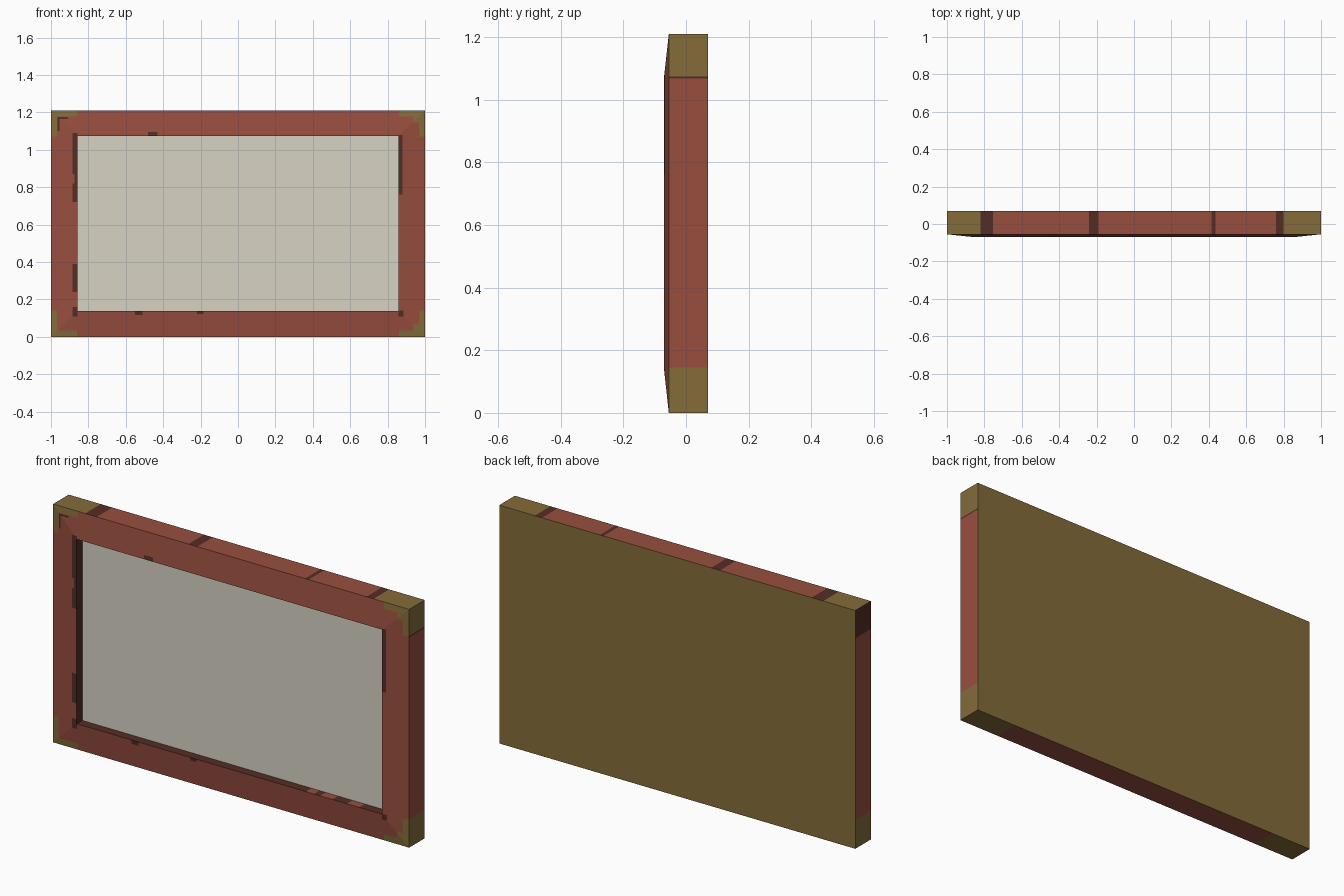
import bpy, bmesh
from mathutils import Vector

if "Cube" in bpy.data.objects:
    bpy.data.objects.remove(bpy.data.objects["Cube"])

H = 1.21                       # overall height
OUT_Y, RIM_Y, BACK_Y, PANEL_Y = -0.055, -0.07, 0.07, -0.025
IX, IZ0, IZ1 = 0.857, 0.138, 1.075   # picture opening


def material(name, rgb):
    lin = [((c / 255 + 0.055) / 1.055) ** 2.4 for c in rgb]
    m = bpy.data.materials.new(name)
    m.diffuse_color = (*lin, 1)
    m.use_nodes = True
    m.node_tree.nodes["Principled BSDF"].inputs["Base Color"].default_value = m.diffuse_color
    return m


RED, DARK, GOLD = 0, 1, 2
wood = [material("red_wood", (152, 78, 63)),
        material("dark_worn_wood", (84, 45, 37)),
        material("old_gold", (132, 108, 58))]
canvas = material("pale_canvas", (215, 211, 195))

# Worn spots on the front: x0, x1, z0, z1
worn = [(-0.885, -IX, 0.72, 0.82), (-0.875, -IX, 0.82, 0.87),
        (-0.885, -IX, 0.87, 1.09), (-0.885, -IX, 0.24, 0.39),
        (-0.885, -IX, 0.11, 0.16), (IX, 0.88, 0.76, 1.08),
        (IX, 0.885, 0.11, 0.14), (-0.48, -0.43, IZ1, 1.095),
        (-0.55, -0.51, 0.118, IZ0), (-0.22, -0.185, 0.122, IZ0),
        (-0.965, -0.955, 1.10, 1.175), (-0.955, -0.91, 1.165, 1.175)]
# Dark bands across the top edge, light gaps on the lower inner wall
top_bands = [(-0.82, -0.755), (-0.24, -0.19), (0.415, 0.435), (0.76, 0.80)]
lower_gaps = [(0.43, 0.475), (0.51, 0.58), (0.66, 0.73)]


def frame_colour(face):
    n, c = face.normal, face.calc_center_median()
    dx, dz = 1 - abs(c.x), min(c.z, H - c.z)
    if n.y > 0.9:
        return GOLD
    if n.y < -0.5:                                   # sloped front
        if any(a < c.x < b and p < c.z < q for a, b, p, q in worn):
            return DARK
        strip = max(dx, dz) < 0.14 and min(dx, dz) < 0.033
        step = c.x > 0 and max(dx, dz) < 0.065
        return GOLD if strip or step else RED
    if abs(n.x) > 0.9:                               # left and right
        if dx > 0.05:
            return DARK
        if c.x < 0 and c.z > 1.075:
            return DARK
        if 1.068 < c.z < 1.075:
            return DARK
        return GOLD if c.z < 0.145 or c.z > 1.075 else RED
    if dz > 0.05:                                    # inner top and bottom
        gap = n.z > 0 and any(a < c.x < b for a, b in lower_gaps)
        return RED if gap else DARK
    if n.z > 0:                                      # top edge
        if any(a < c.x < b for a, b in top_bands):
            return DARK
        return GOLD if abs(c.x) > 0.80 else RED
    return GOLD if abs(c.x) > 0.775 else RED         # bottom edge


# Frame: rectangular loops joined from the back, over the rim, to the rebate
bm = bmesh.new()


def loop(x, z0, z1, y):
    return [bm.verts.new(p) for p in
            ((-x, y, z0), (x, y, z0), (x, y, z1), (-x, y, z1))]


loops = [loop(1, 0, H, BACK_Y), loop(1, 0, H, OUT_Y),
         loop(IX, IZ0, IZ1, RIM_Y), loop(IX, IZ0, IZ1, PANEL_Y)]
for a, b in zip(loops, loops[1:]):
    for i in range(4):
        j = (i + 1) % 4
        bm.faces.new((a[i], a[j], b[j], b[i]))
back = bm.faces.new(loops[0][::-1])
bm.normal_update()

# Cut every paint boundary into all faces except the back
xs = {v for w in worn for v in w[:2]} | {v for b in top_bands + lower_gaps for v in b}
xs |= {s * v for s in (-1, 1) for v in (0.86, 0.967, 0.775, 0.80)} | {0.935}
zs = {v for w in worn for v in w[2:]}
zs |= {0.033, 0.14, 0.065, H - 0.033, H - 0.14, H - 0.065, 0.145, 1.068, 1.075}
for values, axis in ((xs, Vector((1, 0, 0))), (zs, Vector((0, 0, 1)))):
    for v in sorted(values):
        faces = [f for f in bm.faces if f.normal.y < 0.9]
        edges = {e for f in faces for e in f.edges}
        verts = {w for f in faces for w in f.verts}
        bmesh.ops.bisect_plane(bm, geom=faces + list(edges) + list(verts),
                               plane_co=axis * v, plane_no=axis, dist=1e-5)
        bm.normal_update()
for f in bm.faces:
    f.material_index = frame_colour(f)
mesh = bpy.data.meshes.new("frame")
bm.to_mesh(mesh)
bm.free()
for m in wood:
    mesh.materials.append(m)
bpy.context.collection.objects.link(bpy.data.objects.new("frame", mesh))

# Picture panel, recessed behind the rim
bpy.ops.mesh.primitive_cube_add(size=1, location=(0, PANEL_Y + 0.01, (IZ0 + IZ1) / 2))
panel = bpy.context.object
panel.name = "picture_panel"
panel.scale = (2 * IX, 0.02, IZ1 - IZ0)
panel.data.materials.append(canvas)
